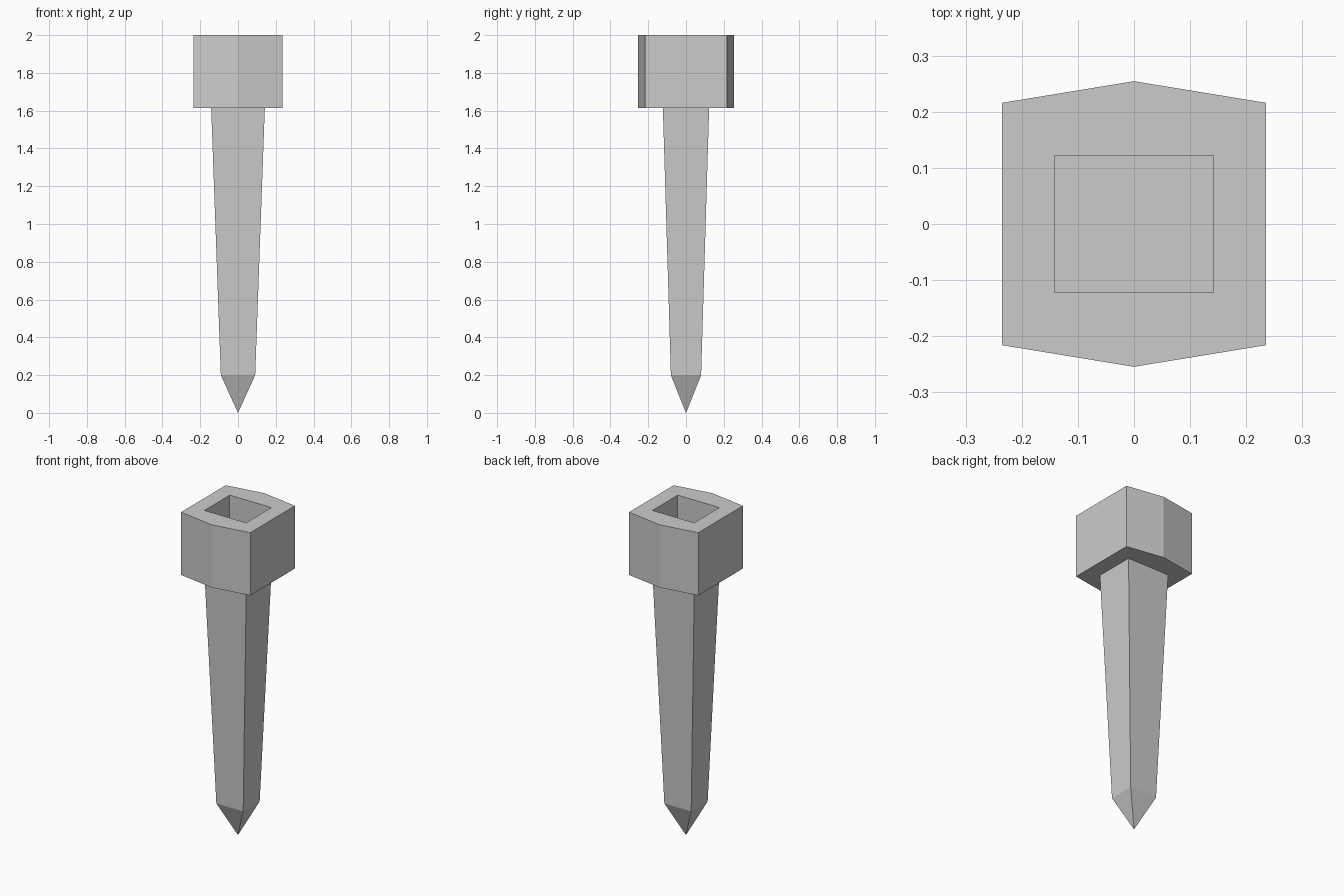
import bpy
import bmesh

if "Cube" in bpy.data.objects:
    bpy.data.objects.remove(bpy.data.objects["Cube"], do_unlink=True)

GREY = (0.6, 0.6, 0.6, 1.0)
steel = bpy.data.materials.new("grey steel")
steel.use_nodes = True
steel.diffuse_color = GREY
steel.node_tree.nodes["Principled BSDF"].inputs["Base Color"].default_value = GREY

TOP, NECK, SHOULDER = 2.0, 1.615, 0.2
SOCKET_X, SOCKET_Y = 0.142, 0.1225


def ring(bm, x, y, z, peak=None):
    """Rectangle of half size x, y; peak adds a middle point front and back."""
    points = [(x, -y), (x, y), (-x, y), (-x, -y)]
    if peak is not None:
        points.insert(2, (0, peak))
        points.append((0, -peak))
    return [bm.verts.new((px, py, z)) for px, py in points]


def bridge(bm, a, b):
    n = len(a)
    for i in range(n):
        j = (i + 1) % n
        bm.faces.new((a[i], a[j], b[j], b[i]))


def finish(bm, name):
    bmesh.ops.recalc_face_normals(bm, faces=bm.faces)
    mesh = bpy.data.meshes.new(name)
    bm.to_mesh(mesh)
    bm.free()
    mesh.materials.append(steel)
    bpy.context.collection.objects.link(bpy.data.objects.new(name, mesh))


# Six-sided head with a rectangular socket right through it
bm = bmesh.new()
rings = [ring(bm, 0.235, 0.216, NECK, 0.2545),
         ring(bm, 0.235, 0.216, TOP, 0.2545),
         ring(bm, SOCKET_X, SOCKET_Y, TOP, SOCKET_Y),
         ring(bm, SOCKET_X, SOCKET_Y, NECK, SOCKET_Y)]
for i in range(4):
    bridge(bm, rings[i], rings[(i + 1) % 4])
finish(bm, "socket_head")

# Tapered shaft ending in a point; its flat top is the socket floor
bm = bmesh.new()
upper = ring(bm, SOCKET_X, SOCKET_Y, NECK)
lower = ring(bm, 0.091, 0.08, SHOULDER)
tip = bm.verts.new((0, 0, 0))
bm.faces.new(upper)
bridge(bm, lower, upper)
for i in range(4):
    bm.faces.new((lower[i], tip, lower[(i + 1) % 4]))
finish(bm, "tapered_spike")
